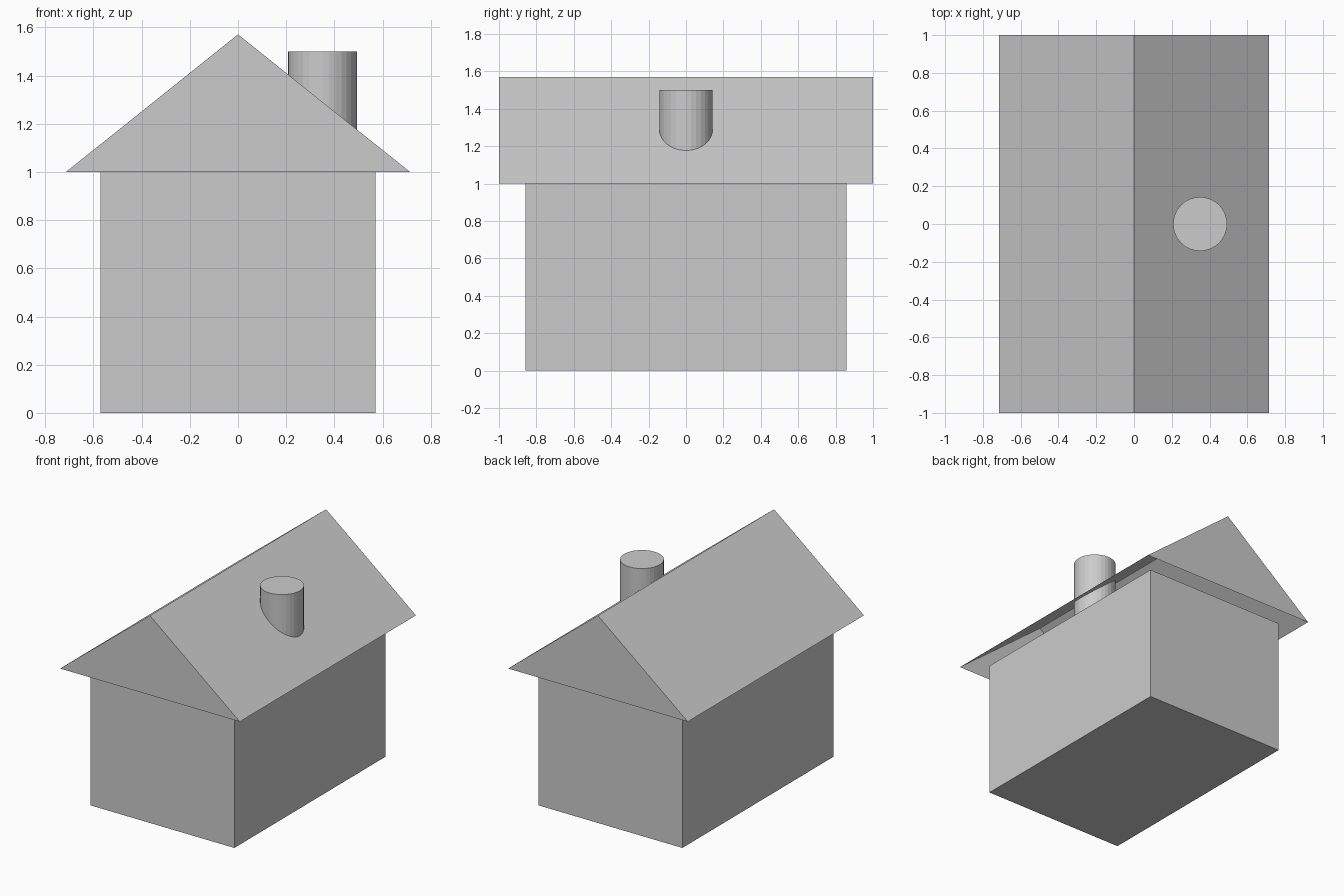
import bpy, bmesh

if "Cube" in bpy.data.objects:
    bpy.data.objects.remove(bpy.data.objects["Cube"])

# Walls: plain box
bpy.ops.mesh.primitive_cube_add(size=1, location=(0, 0, 0.5))
walls = bpy.context.object
walls.name = "walls"
walls.scale = (1.142, 1.714, 1.0)

# Roof: gable triangle swept along y, open underneath
bm = bmesh.new()
profile = [(-0.714, 1.0), (0, 1.571), (0.714, 1.0)]
front, back = [[bm.verts.new((x, y, z)) for x, z in profile] for y in (-1, 1)]
bm.faces.new(front[::-1])
bm.faces.new(back)
for i in range(2):
    bm.faces.new((front[i], front[i + 1], back[i + 1], back[i]))
bmesh.ops.recalc_face_normals(bm, faces=bm.faces)
mesh = bpy.data.meshes.new("roof")
bm.to_mesh(mesh)
bm.free()
# make sure the slopes and gables face outward
if mesh.polygons[2].normal.z < 0:
    mesh.flip_normals()
roof = bpy.data.objects.new("roof", mesh)
bpy.context.collection.objects.link(roof)

# Chimney: flat-shaded cylinder through the right slope
bottom, top = 0.93, 1.5
bpy.ops.mesh.primitive_cylinder_add(vertices=32, radius=0.143, depth=top - bottom,
                                    location=(0.35, 0, (top + bottom) / 2))
bpy.context.object.name = "chimney"
